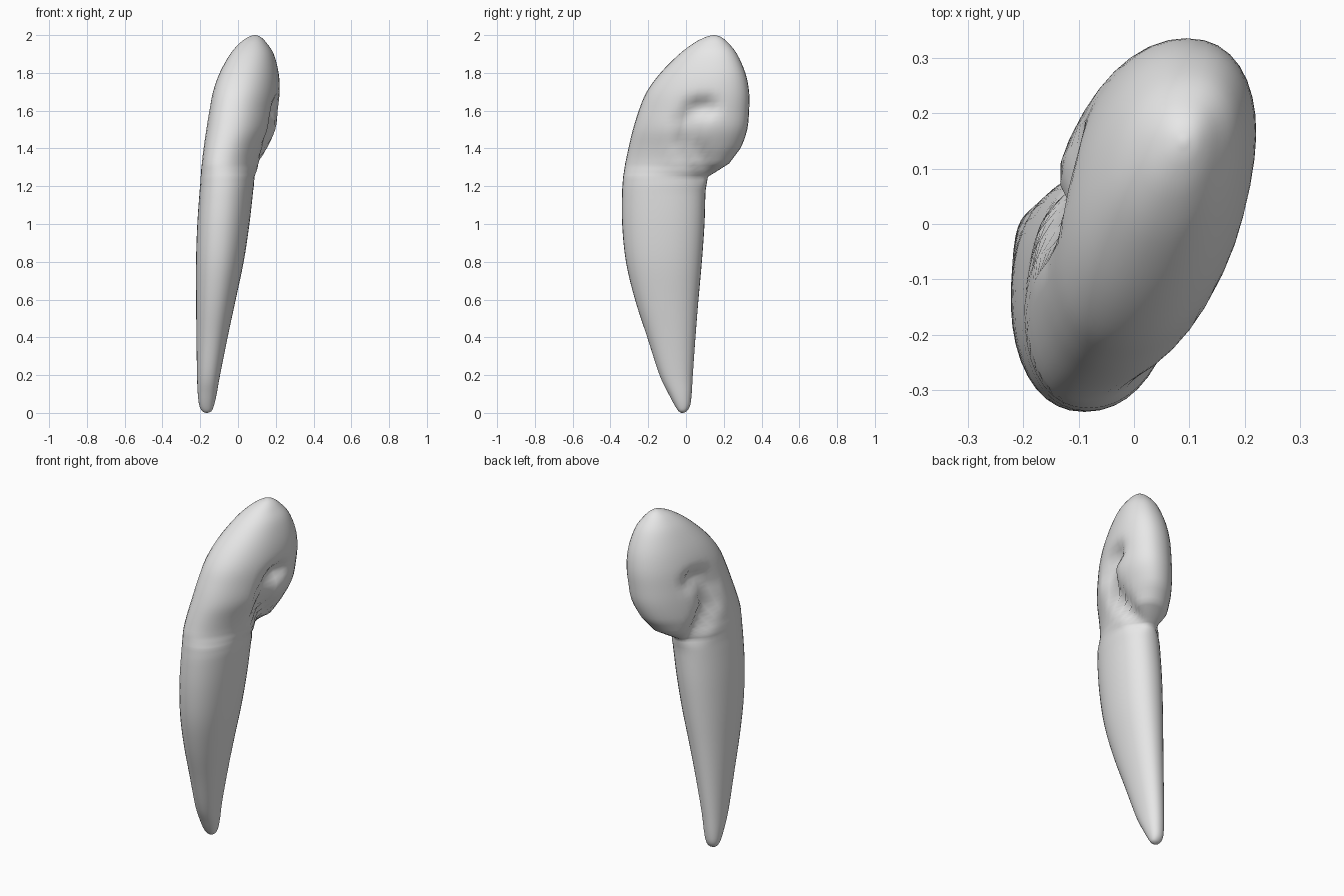
import bpy, bmesh, math
from mathutils import Vector

if "Cube" in bpy.data.objects:
    bpy.data.objects.remove(bpy.data.objects["Cube"])

# Horizontal sections: z, left x, right x, front y, back y, sideways lean per unit of depth
SECTIONS = [
    (0.00, -0.170, -0.160, -0.025, -0.015, 0.00),
    (0.01, -0.190, -0.140, -0.040, 0.005, 0.00),
    (0.04, -0.205, -0.127, -0.060, 0.022, 0.00),
    (0.10, -0.213, -0.113, -0.092, 0.030, 0.00),
    (0.20, -0.217, -0.095, -0.140, 0.036, 0.00),
    (0.40, -0.220, -0.055, -0.205, 0.050, 0.02),
    (0.60, -0.222, -0.012, -0.270, 0.066, 0.04),
    (0.80, -0.222, 0.030, -0.318, 0.084, 0.06),
    (1.00, -0.215, 0.060, -0.338, 0.098, 0.08),
    (1.18, -0.202, 0.080, -0.338, 0.104, 0.10),
    (1.25, -0.197, 0.087, -0.333, 0.116, 0.12),
    (1.28, -0.194, 0.098, -0.328, 0.165, 0.15),
    (1.32, -0.189, 0.118, -0.322, 0.228, 0.19),
    (1.40, -0.180, 0.152, -0.305, 0.288, 0.20),
    (1.50, -0.166, 0.195, -0.281, 0.324, 0.20),
    (1.60, -0.150, 0.211, -0.250, 0.334, 0.20),
    (1.70, -0.130, 0.219, -0.208, 0.334, 0.20),
    (1.80, -0.095, 0.213, -0.135, 0.314, 0.20),
    (1.90, -0.040, 0.188, -0.035, 0.270, 0.18),
    (1.96, 0.012, 0.150, 0.045, 0.222, 0.14),
    (1.99, 0.055, 0.120, 0.105, 0.185, 0.10),
    (2.00, 0.085, 0.095, 0.143, 0.153, 0.00),
]
# Groove separating the curled tip from the stem, as (y, z)
GROOVE = [Vector(p) for p in ((0.10, 1.27), (0.05, 1.37), (0.01, 1.45),
                              (0.01, 1.54), (0.05, 1.61), (0.10, 1.62))]
SIDES, STEPS = 40, 4


def blend(a, b, c, d, t):
    """Smooth curve between b and c."""
    return 0.5 * (2 * b + (c - a) * t + (2 * a - 5 * b + 4 * c - d) * t * t
                  + (3 * b - a - 3 * c + d) * t ** 3)


def smooth_sections():
    n = len(SECTIONS)
    for i in range(n - 1):
        rows = [SECTIONS[min(max(i + k, 0), n - 1)] for k in (-1, 0, 1, 2)]
        for s in range(STEPS):
            t = s / STEPS
            # linear height and depth keep the notch crisp
            yield [rows[1][k] * (1 - t) + rows[2][k] * t if k in (0, 3, 4)
                   and 9 <= i <= 12 else blend(*[r[k] for r in rows], t)
                   for k in range(6)]
    yield list(SECTIONS[-1])


def groove_depth(y, z):
    p, best = Vector((y, z)), 9.0
    for a, b in zip(GROOVE, GROOVE[1:]):
        f = max(0, min(1, (p - a).dot(b - a) / (b - a).length_squared))
        best = min(best, (p - a.lerp(b, f)).length)
    return 0.055 * math.exp(-(best / 0.05) ** 2)


def section_ring(bm, row):
    z, x0, x1, y0, y1, lean = row
    cx, cy, hy = (x0 + x1) / 2, (y0 + y1) / 2, (y1 - y0) / 2
    # lean widens the outline, so the thickness is reduced to match
    hx = math.sqrt(max(((x1 - x0) / 2) ** 2 - (lean * hy) ** 2, 1e-6))
    ring = []
    for i in range(SIDES):
        a = 2 * math.pi * i / SIDES
        c, s = math.cos(a), math.sin(a)
        px = math.copysign(abs(c) ** 0.92, c) * hx
        py = math.copysign(abs(s) ** 0.92, s) * hy
        px -= c * min(groove_depth(cy + py, z), hx * 0.5)
        ring.append(bm.verts.new((cx + px + lean * py, cy + py, z)))
    return ring


# Curled horn: stem, hook and rounded tip in one skin
bm = bmesh.new()
rings = [section_ring(bm, row) for row in smooth_sections()]
for low, high in zip(rings, rings[1:]):
    for i in range(SIDES):
        j = (i + 1) % SIDES
        bm.faces.new((low[i], low[j], high[j], high[i]))
bm.faces.new(rings[0][::-1])
bm.faces.new(rings[-1])
bmesh.ops.recalc_face_normals(bm, faces=bm.faces)
for f in bm.faces:
    f.smooth = True
mesh = bpy.data.meshes.new("curled_horn")
bm.to_mesh(mesh)
bm.free()

grey = bpy.data.materials.new("light grey")
grey.diffuse_color = (0.8, 0.8, 0.8, 1)
grey.use_nodes = True
grey.node_tree.nodes["Principled BSDF"].inputs["Base Color"].default_value = grey.diffuse_color
mesh.materials.append(grey)
horn = bpy.data.objects.new("curled_horn", mesh)
bpy.context.collection.objects.link(horn)
